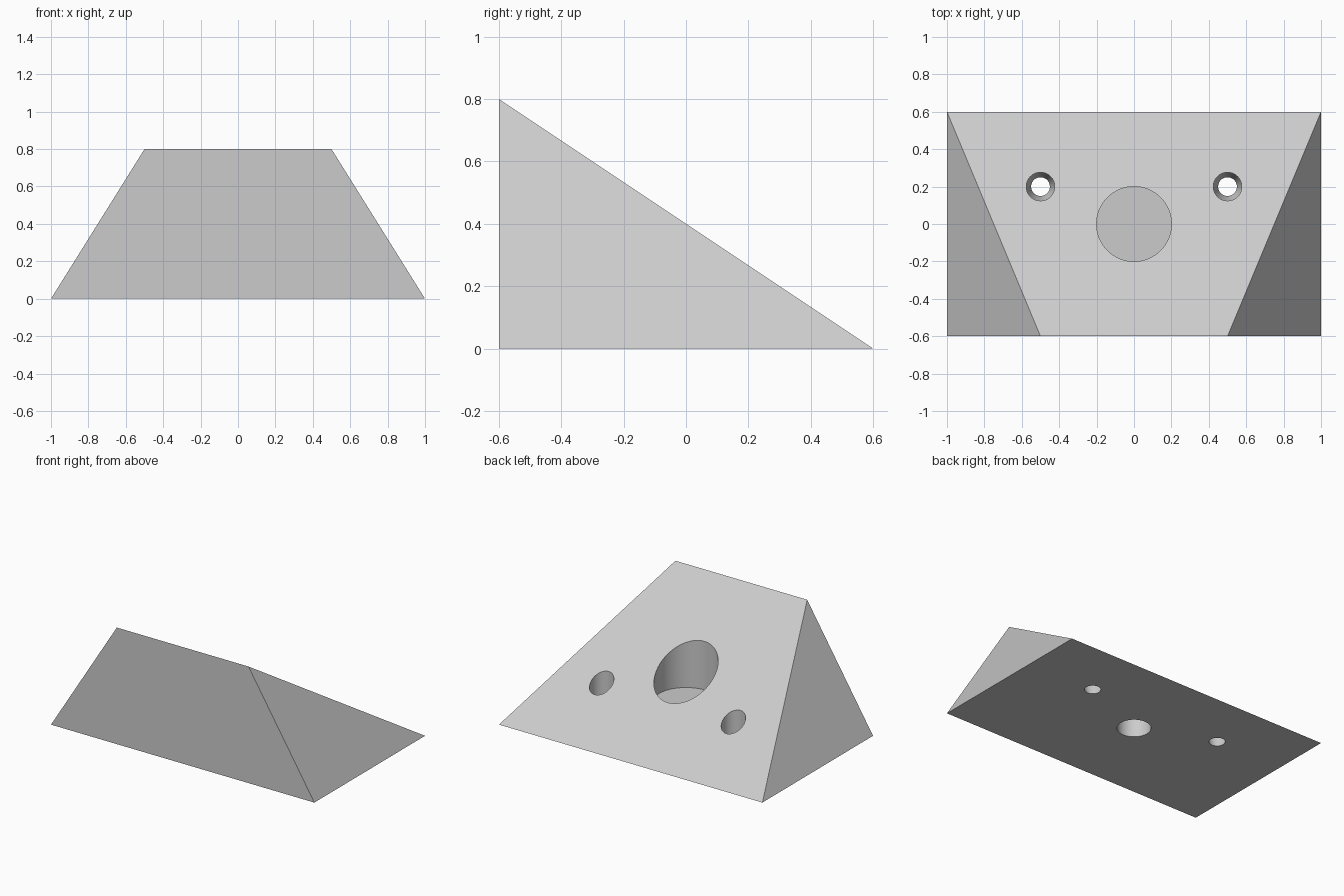
import bpy
import bmesh
import math

cube = bpy.data.objects.get("Cube")
if cube:
    bpy.data.objects.remove(cube, do_unlink=True)

grey = bpy.data.materials.new("light_grey")
grey.use_nodes = True
colour = (0.6, 0.6, 0.6, 1)
grey.diffuse_color = colour
grey.node_tree.nodes["Principled BSDF"].inputs["Base Color"].default_value = colour


def make_object(name, bm):
    bmesh.ops.recalc_face_normals(bm, faces=bm.faces)
    mesh = bpy.data.meshes.new(name)
    bm.to_mesh(mesh)
    bm.free()
    mesh.materials.append(grey)
    obj = bpy.data.objects.new(name, mesh)
    bpy.context.collection.objects.link(obj)
    return obj


def round_cutter(name, x, y, profile, sides=64):
    """Stack rings of (radius, height) into a closed turned solid."""
    bm = bmesh.new()
    rings = []
    for r, z in profile:
        rings.append([bm.verts.new((x + r * math.cos(math.tau * i / sides),
                                    y + r * math.sin(math.tau * i / sides), z))
                      for i in range(sides)])
    for low, high in zip(rings, rings[1:]):
        for i in range(sides):
            j = (i + 1) % sides
            bm.faces.new((low[i], low[j], high[j], high[i]))
    bm.faces.new(rings[0])
    bm.faces.new(rings[-1])
    obj = make_object(name, bm)
    obj.hide_render = True
    return obj


# Wedge body: upright front, sloping back, triangular leaning ends
bm = bmesh.new()
bmesh.ops.convex_hull(bm, input=[bm.verts.new(p) for s in (-1, 1) for p in (
    (s, -0.6, 0), (s, 0.6, 0), (s * 0.5, -0.6, 0.8))])
bmesh.ops.dissolve_limit(bm, angle_limit=0.01, verts=bm.verts, edges=bm.edges)
body = make_object("wedge_body", bm)

# Central pocket in the slope, narrower bore below, two tapered through holes
screw = [(0.05, -0.1), (0.05, 0), (0.076, 0.1), (0.076, 0.6)]
cutters = [
    round_cutter("pocket_cutter", 0, 0, [(0.2, 0.2), (0.2, 1)]),
    round_cutter("bore_cutter", 0, 0, [(0.105, -0.1), (0.105, 0.195)]),
    round_cutter("left_hole_cutter", 0.5, 0.2, screw),
    round_cutter("right_hole_cutter", -0.5, 0.2, screw),
]

bpy.ops.object.select_all(action="DESELECT")
bpy.context.view_layer.objects.active = body
body.select_set(True)
for cutter in cutters:
    mod = body.modifiers.new(cutter.name, "BOOLEAN")
    mod.operation = "DIFFERENCE"
    mod.solver = "EXACT"
    mod.object = cutter
    bpy.ops.object.modifier_apply(modifier=mod.name)
    bpy.data.objects.remove(cutter, do_unlink=True)

bpy.ops.object.shade_smooth_by_angle(angle=math.radians(12))
